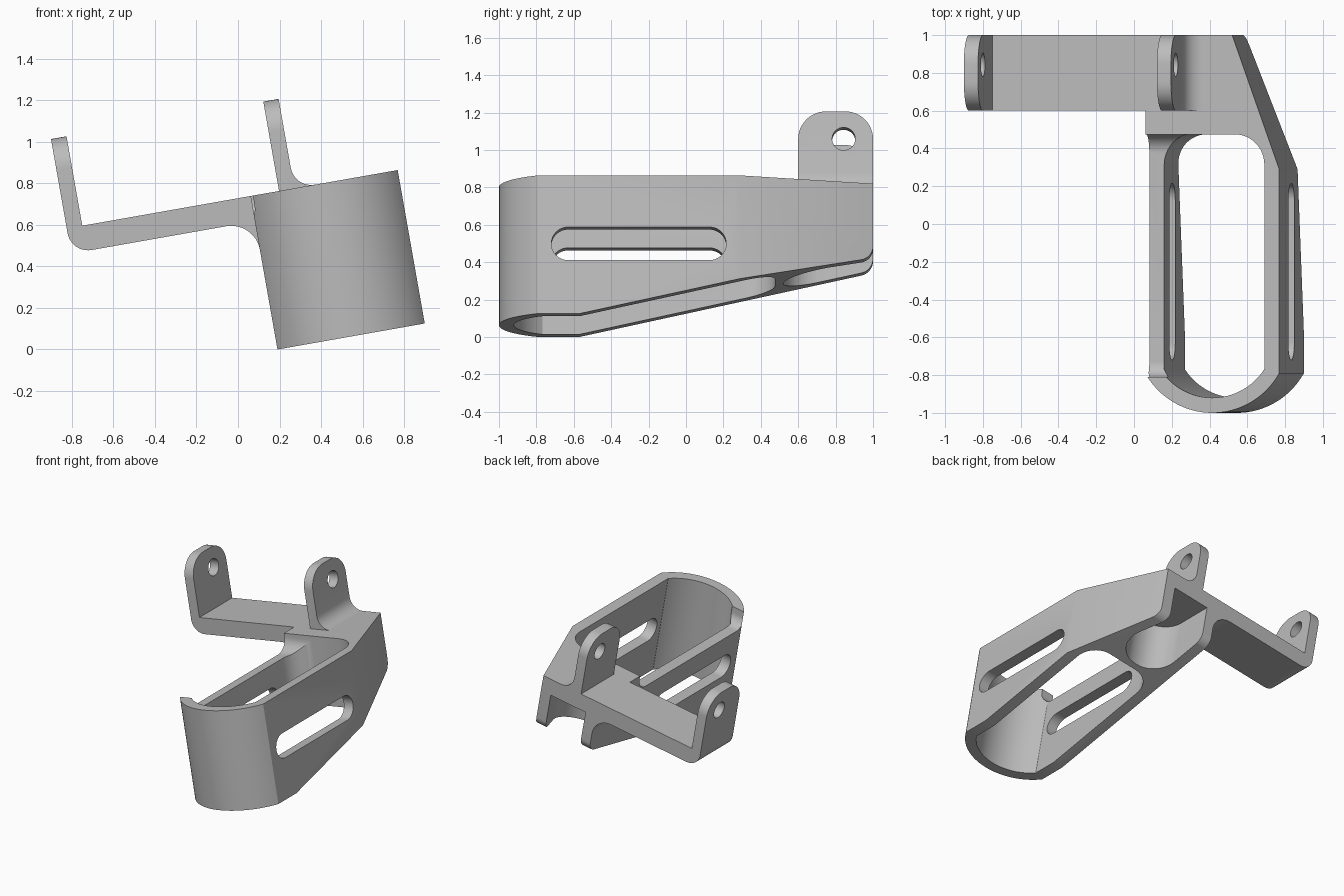
import bpy, math
from mathutils import Vector, Matrix

cube = bpy.data.objects.get("Cube")
if cube:
    bpy.data.objects.remove(cube, do_unlink=True)

TILT = math.radians(10)
WIDTH, HEIGHT, WALL = 0.72, 0.75, 0.08
DECK = 0.627                 # underside of the deck and arm
BACK_U = 0.467               # right edge of the body at the back

grey = bpy.data.materials.new("plain_grey")
grey.use_nodes = True
grey.diffuse_color = (0.5, 0.5, 0.5, 1)
grey.node_tree.nodes["Principled BSDF"].inputs["Base Color"].default_value = (0.5, 0.5, 0.5, 1)


def rounded(corners, steps=12):
    """Corners are (a, b) or (a, b, radius); returns the outline with fillets."""
    out = []
    for i, c in enumerate(corners):
        p = Vector(c[:2])
        if len(c) < 3:
            out.append(p)
            continue
        d1 = (Vector(corners[i - 1][:2]) - p).normalized()
        d2 = (Vector(corners[(i + 1) % len(corners)][:2]) - p).normalized()
        half = d1.angle(d2) / 2
        centre = p + (d1 + d2).normalized() * c[2] / math.sin(half)
        reach = c[2] / math.tan(half)
        v1, v2 = p + d1 * reach - centre, p + d2 * reach - centre
        sweep = math.atan2(v1.x * v2.y - v1.y * v2.x, v1.dot(v2))
        for k in range(steps + 1):
            out.append(centre + Matrix.Rotation(sweep * k / steps, 2) @ v1)
    return out


# Maps an outline point and an extrusion distance to x, y, z
PLACE = {"x": lambda a, b, t: (t, a, b),
         "y": lambda a, b, t: (a, t, b),
         "z": lambda a, b, t: (a, b, t)}


def prism(name, outline, axis, lo, hi):
    n = len(outline)
    verts = [PLACE[axis](p[0], p[1], t) for t in (lo, hi) for p in outline]
    faces = [list(range(n))[::-1], list(range(n, 2 * n))]
    faces += [(i, (i + 1) % n, n + (i + 1) % n, n + i) for i in range(n)]
    area = sum(outline[i - 1][0] * outline[i][1] - outline[i][0] * outline[i - 1][1]
               for i in range(n))
    if (area < 0) != (axis == "y"):
        faces = [list(f)[::-1] for f in faces]
    mesh = bpy.data.meshes.new(name)
    mesh.from_pydata(verts, [], faces)
    mesh.materials.append(grey)
    ob = bpy.data.objects.new(name, mesh)
    bpy.context.collection.objects.link(ob)
    return ob


def activate(ob):
    bpy.ops.object.select_all(action="DESELECT")
    ob.select_set(True)
    bpy.context.view_layer.objects.active = ob


def combine(ob, tool, operation):
    tool.hide_render = True
    mod = ob.modifiers.new("combine", "BOOLEAN")
    mod.object, mod.operation, mod.solver = tool, operation, "EXACT"
    activate(ob)
    bpy.ops.object.modifier_apply(modifier=mod.name)
    bpy.data.objects.remove(tool, do_unlink=True)


def nose(radius, half):
    """Curved front end, from the left side to the right side."""
    a = math.asin(half / radius)
    steps = 32
    angles = [-a + 2 * a * k / steps for k in range(steps + 1)]
    return [(WIDTH / 2 + radius * math.sin(t), -0.586 - radius * math.cos(t)) for t in angles]


# Body: plan outline trimmed by the side outline with its rising underside
plan = nose(0.414, WIDTH / 2) + [(WIDTH, 0.29), (BACK_U - 0.0356, 1.1), (0, 1.1)]
bracket = prism("bracket", plan, "z", -0.2, 1)
side = rounded([(-1.2, 0), (-0.57, 0), (1, 0.347, 0.08), (1, HEIGHT), (-1.2, HEIGHT)])
combine(bracket, prism("side_trim", side, "x", -0.5, 1), "INTERSECT")

# Long opening through the body
opening = nose(0.414 - WALL, WIDTH / 2 - WALL)
opening += rounded([(WIDTH - WALL, -0.5), (WIDTH - WALL, 0.475, 0.16),
                    (WALL, 0.475, 0.16), (WALL, -0.5)])
combine(bracket, prism("opening_cutter", opening, "z", -0.3, 1.2), "DIFFERENCE")

# Pocket under the deck, open at the back
pocket = rounded([(WALL, 0.52, 0.19), (0.553, 0.52, 0.19), (0.311, 1.2), (WALL, 1.2)])
combine(bracket, prism("pocket_cutter", pocket, "z", -0.3, DECK), "DIFFERENCE")

# Lowered top of the left wall
notch = rounded([(-0.81, DECK, 0.08), (0.475, DECK, 0.1), (0.475, 0.95), (-0.81, 0.95)])
combine(bracket, prism("notch_cutter", notch, "x", -0.2, 0.3), "DIFFERENCE")

# Long slots through both side walls
slot = rounded([(-0.72, 0.29, 0.0899), (0.215, 0.29, 0.0899),
                (0.215, 0.47, 0.0899), (-0.72, 0.47, 0.0899)])
combine(bracket, prism("slot_cutter", slot, "x", -0.3, 1.1), "DIFFERENCE")

# Arm with an upright tab at its end and another on the deck
TAB_TOP = 1.187
arm_outline = rounded([(-0.898, TAB_TOP), (-0.898, DECK, 0.1), (0, DECK, 0.14), (0, 0.48),
                       (0.05, 0.48), (0.05, 0.68), (0.4, 0.68), (0.4, HEIGHT),
                       (0.215, HEIGHT, 0.1), (0.215, TAB_TOP), (0.14, TAB_TOP),
                       (0.14, HEIGHT), (-0.822, HEIGHT), (-0.822, TAB_TOP)])
arm = prism("arm", arm_outline, "y", 0.6, 1)
tab = rounded([(0.6, 0.2), (1, 0.2), (1, TAB_TOP, 0.15), (0.6, TAB_TOP, 0.15)])
combine(arm, prism("tab_trim", tab, "x", -1.2, 1), "INTERSECT")

# Holes through both tabs
ring = [(0.843 + 0.062 * math.cos(k * math.pi / 16), 1.038 + 0.062 * math.sin(k * math.pi / 16))
        for k in range(32)]
combine(arm, prism("hole_cutter", ring, "x", -1.2, 1), "DIFFERENCE")
combine(bracket, arm, "UNION")

# Tilt the finished part and smooth the curves
bracket.data.transform(Matrix.Translation((0.19, 0, 0)) @ Matrix.Rotation(-TILT, 4, "Y"))
activate(bracket)
bpy.ops.object.shade_smooth_by_angle(angle=math.radians(25))
